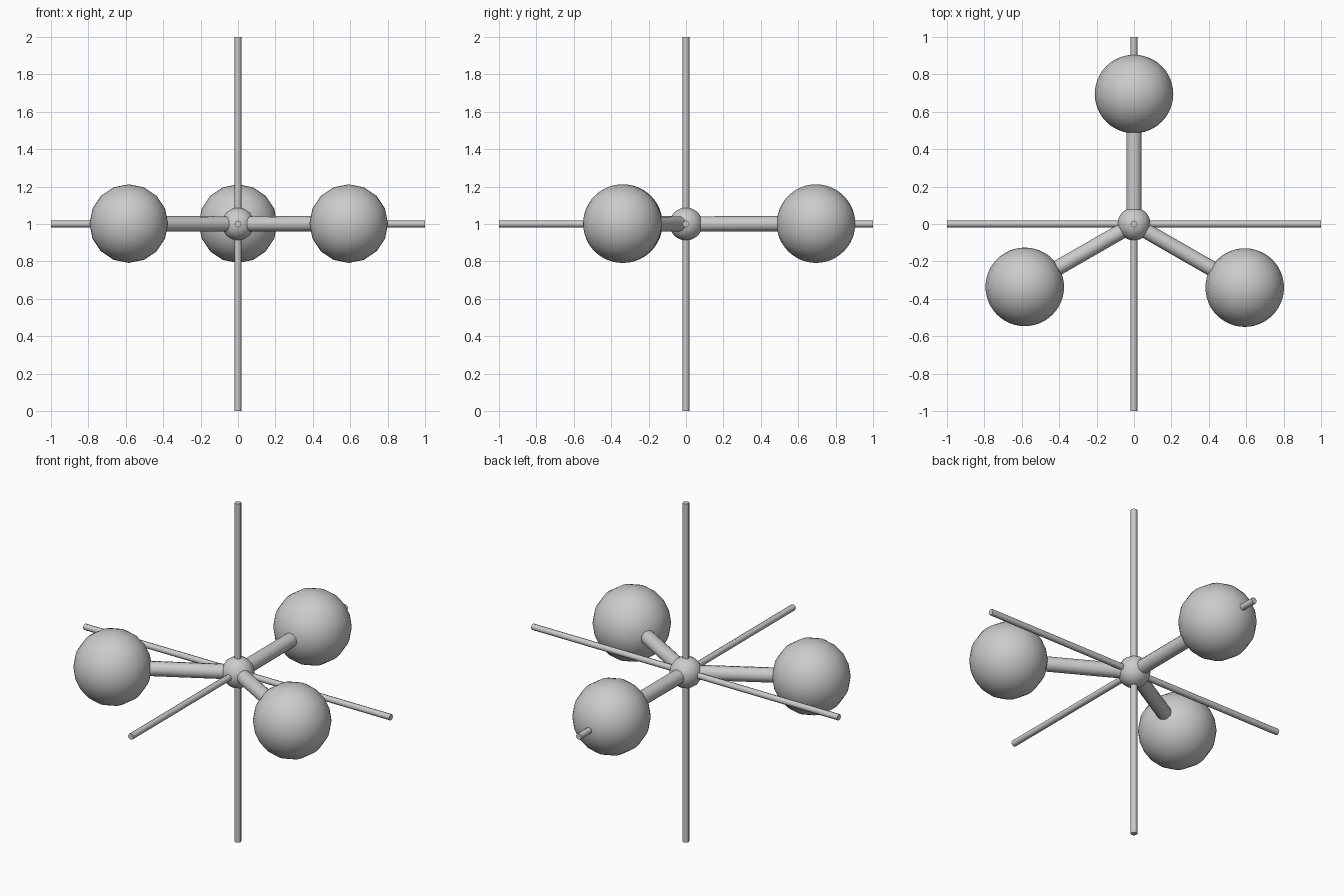
import bpy
from math import radians
from mathutils import Vector

if "Cube" in bpy.data.objects:
    bpy.data.objects.remove(bpy.data.objects["Cube"])

CENTRE = Vector((0, 0, 1))


def smooth(name):
    obj = bpy.context.object
    obj.name = name
    bpy.ops.object.shade_smooth_by_angle(angle=radians(50))
    return obj


def rod(name, start, end, radius, sides):
    start, end = Vector(start), Vector(end)
    span = end - start
    bpy.ops.mesh.primitive_cylinder_add(
        vertices=sides, radius=radius, depth=span.length,
        location=(start + end) / 2,
        rotation=span.to_track_quat('Z', 'Y').to_euler())
    return smooth(name)


def ball(name, location, radius):
    # poles lie along y, so the front outline is a 16-sided polygon
    bpy.ops.mesh.primitive_uv_sphere_add(
        segments=16, ring_count=24, radius=radius,
        location=location, rotation=(radians(90), 0, 0))
    return smooth(name)


# Three thin crossing axis rods
for label, axis in (("x", (1, 0, 0)), ("y", (0, 1, 0)), ("z", (0, 0, 1))):
    v = Vector(axis)
    rod(f"axis_rod_{label}", CENTRE - v, CENTRE + v, 0.018, 8)

# Small central ball
ball("centre_ball", CENTRE, 0.088)

# Three large balls on thicker connecting rods
for label, x, y in (("back", 0, 0.695), ("left", -0.584, -0.336),
                    ("right", 0.592, -0.34)):
    place = Vector((x, y, 1.002))
    ball(f"outer_ball_{label}", place, 0.21)
    rod(f"link_rod_{label}", CENTRE + (place - CENTRE) * 0.06, place, 0.041, 12)
